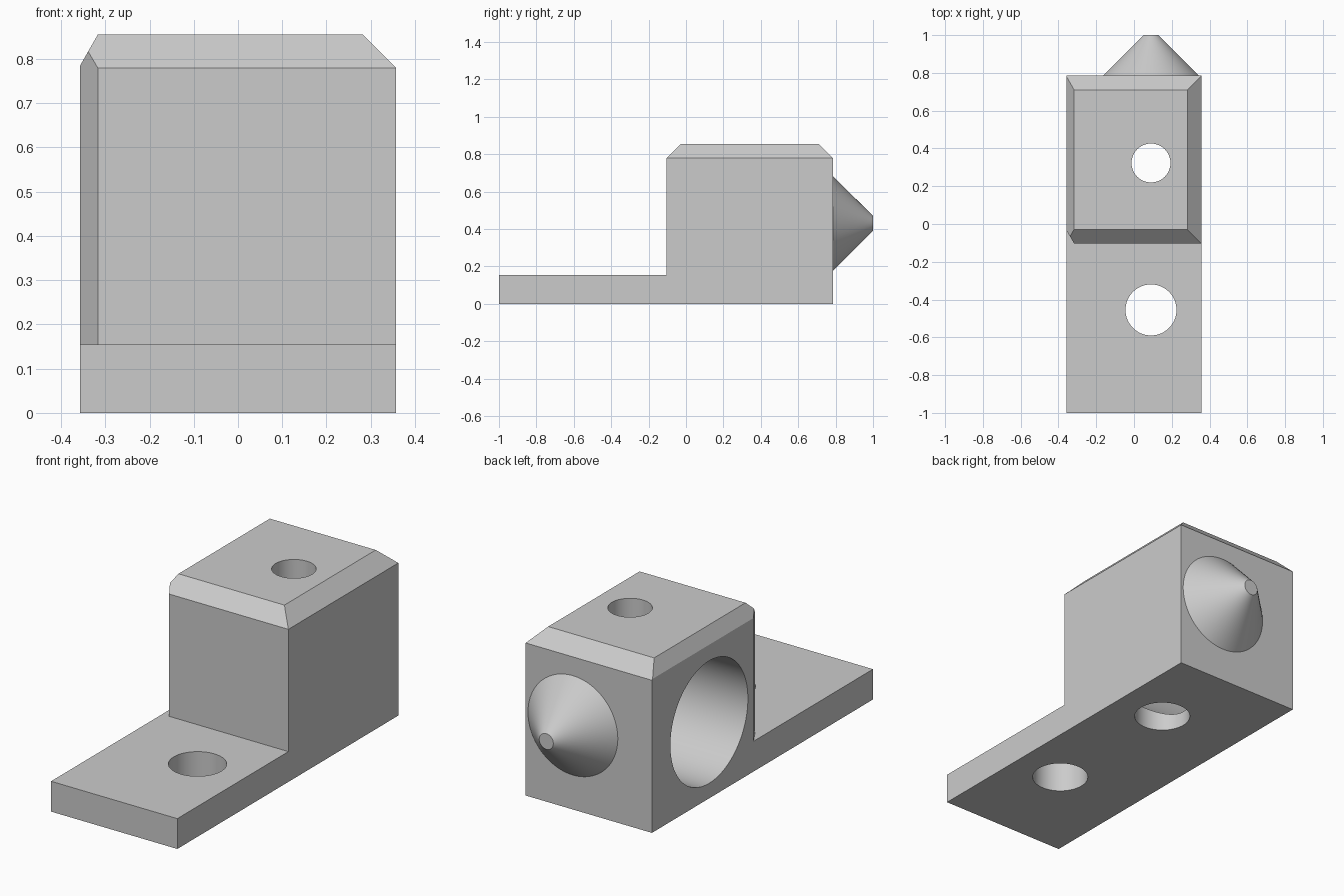
import bpy, bmesh, math
from mathutils import Matrix, Vector

cube = bpy.data.objects.get("Cube")
if cube:
    bpy.data.objects.remove(cube, do_unlink=True)

grey = bpy.data.materials.new("plain_grey")
grey.use_nodes = True
colour = (0.6, 0.6, 0.6, 1)
grey.diffuse_color = colour
grey.node_tree.nodes["Principled BSDF"].inputs["Base Color"].default_value = colour

HALF_W, BACK, STEP, PLATE, TOP = 0.357, 0.785, -0.103, 0.155, 0.855


def make_object(name, bm):
    bmesh.ops.recalc_face_normals(bm, faces=bm.faces)
    mesh = bpy.data.meshes.new(name)
    bm.to_mesh(mesh)
    bm.free()
    mesh.materials.append(grey)
    obj = bpy.data.objects.new(name, mesh)
    bpy.context.collection.objects.link(obj)
    return obj


def box(low, high):
    bm = bmesh.new()
    low, high = Vector(low), Vector(high)
    size = Matrix.Diagonal((*(high - low), 1))
    bmesh.ops.create_cube(bm, size=1, matrix=Matrix.Translation((low + high) / 2) @ size)
    return bm


def tube(name, start, end, r1, r2, segments=96):
    """Solid cylinder or cone between two points."""
    start, end = Vector(start), Vector(end)
    axis = end - start
    turn = axis.to_track_quat('Z', 'Y').to_matrix().to_4x4()
    bm = bmesh.new()
    bmesh.ops.create_cone(bm, cap_ends=True, segments=segments, radius1=r1, radius2=r2,
                          depth=axis.length, matrix=Matrix.Translation((start + end) / 2) @ turn)
    return make_object(name, bm)


def combine(target, tool, operation):
    mod = target.modifiers.new(operation.lower(), 'BOOLEAN')
    mod.operation, mod.solver, mod.object = operation, 'EXACT', tool
    bpy.context.view_layer.objects.active = target
    bpy.ops.object.modifier_apply(modifier=mod.name)
    bpy.data.objects.remove(tool, do_unlink=True)


def smooth(obj):
    bpy.ops.object.select_all(action='DESELECT')
    obj.select_set(True)
    bpy.context.view_layer.objects.active = obj
    bpy.ops.object.shade_smooth_by_angle(angle=math.radians(25))


# Upright block with chamfered top edges and one chamfered upright corner
bm = box((-HALF_W, STEP, PLATE), (HALF_W, BACK, TOP))
chamfers = [
    ((0, STEP, 0.78), (0, -1, 1)),
    ((0, BACK, 0.78), (0, 1, 1)),
    ((HALF_W, 0, 0.78), (1, 0, 1)),
    ((-HALF_W, 0, 0.785), (-0.07, 0, 0.04)),
    ((-0.317, STEP, 0), (-0.068, -0.04, 0)),
]
for point, normal in chamfers:
    cut = bmesh.ops.bisect_plane(bm, geom=bm.verts[:] + bm.edges[:] + bm.faces[:],
                                 plane_co=point, plane_no=normal, clear_outer=True)
    rim = [e for e in cut["geom_cut"] if isinstance(e, bmesh.types.BMEdge)]
    bmesh.ops.contextual_create(bm, geom=rim)
block = make_object("block", bm)

# Base plate joined under the block
body = make_object("bracket_body", box((-HALF_W, -1, 0), (HALF_W, BACK, PLATE)))
combine(body, block, 'UNION')

# Side bore, plate hole, and the holes above and below the bore
holes = [
    ((-0.5, 0.323, 0.39), (0.28, 0.323, 0.39), 0.313),
    ((0.09, -0.455, -0.1), (0.09, -0.455, 0.3), 0.135),
    ((0.09, 0.323, 0.39), (0.09, 0.323, 1), 0.103),
    ((0.09, 0.323, -0.1), (0.09, 0.323, 0.39), 0.135),
]
for start, end, radius in holes:
    combine(body, tube("hole_cutter", start, end, radius, radius), 'DIFFERENCE')
smooth(body)

# Blunt cone on the back face
smooth(tube("back_cone", (0.09, BACK, 0.43), (0.09, 1, 0.43), 0.254, 0.04))
